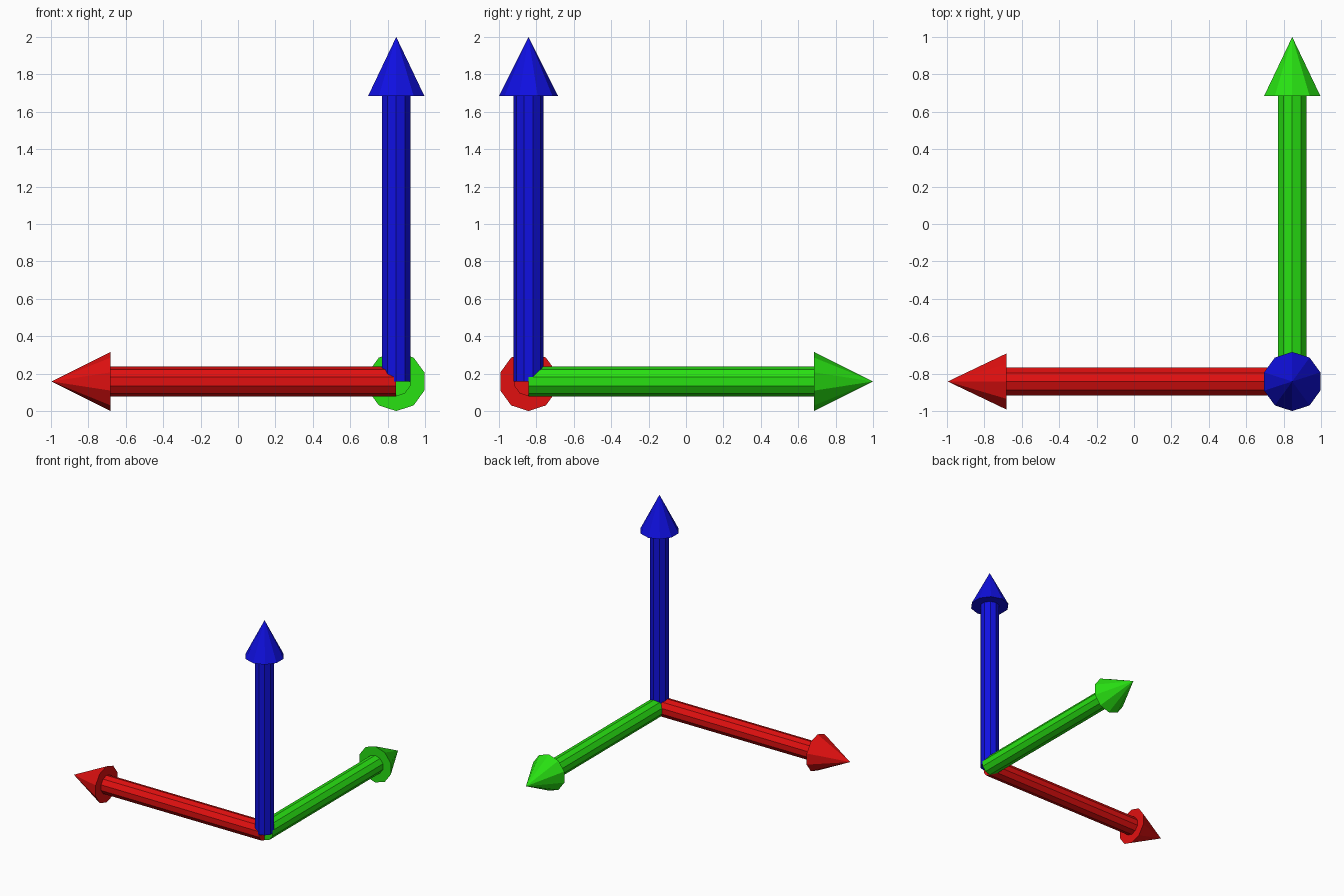
import bpy
from math import radians
from mathutils import Euler, Vector

cube = bpy.data.objects.get("Cube")
if cube:
    bpy.data.objects.remove(cube, do_unlink=True)

SIDES = 10
HEAD_R = 0.158
SHAFT_R = HEAD_R / 2
LENGTH = 2 - HEAD_R
HEAD_LEN = 0.315
ORIGIN = Vector((0.846, HEAD_R - 1, HEAD_R))


def make_material(name, rgb):
    mat = bpy.data.materials.new(name)
    mat.use_nodes = True
    mat.diffuse_color = (*rgb, 1)
    mat.node_tree.nodes["Principled BSDF"].inputs["Base Color"].default_value = (*rgb, 1)
    return mat


def make_arrow(axis, rotation, mat):
    turn = Euler([radians(a) for a in rotation])
    shaft_len = LENGTH - HEAD_LEN + 0.01  # tucked slightly into the head

    def place(height):
        return ORIGIN + turn.to_matrix() @ Vector((0, 0, height))

    # Faceted shaft starting at the shared origin
    bpy.ops.mesh.primitive_cylinder_add(
        vertices=SIDES, radius=SHAFT_R, depth=shaft_len,
        location=place(shaft_len / 2), rotation=turn)
    shaft = bpy.context.object
    shaft.name = axis + "_shaft"

    # Faceted cone head
    bpy.ops.mesh.primitive_cone_add(
        vertices=SIDES, radius1=HEAD_R, radius2=0, depth=HEAD_LEN,
        location=place(LENGTH - HEAD_LEN / 2), rotation=turn)
    head = bpy.context.object
    head.name = axis + "_head"

    for part in (shaft, head):
        part.data.materials.append(mat)


# Three arrows: sideways, backward and upward
make_arrow("side_arrow", (-90, 0, 90), make_material("red", (0.75, 0.005, 0.005)))
make_arrow("back_arrow", (-90, 0, 0), make_material("green", (0.021, 0.75, 0.006)))
make_arrow("up_arrow", (0, 0, 0), make_material("blue", (0.005, 0.005, 0.75)))
